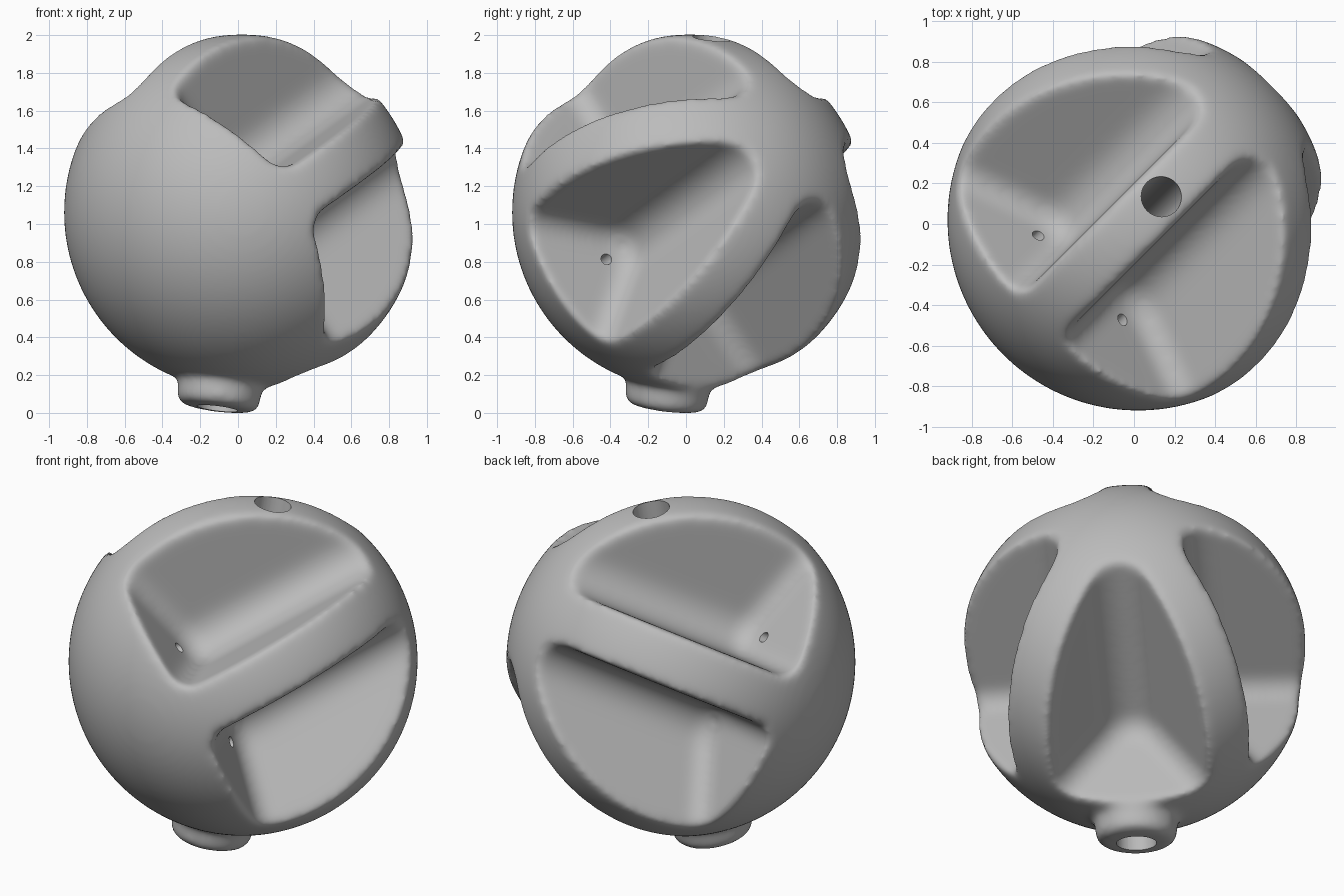
import bpy, bmesh, math
from mathutils import Matrix, Vector

if "Cube" in bpy.data.objects:
    bpy.data.objects.remove(bpy.data.objects["Cube"], do_unlink=True)

CENTRE = Vector((0.02, 0.02, 1.07))
RADIUS = 0.942
POCKETS = 5
PINNED = (0, 1, 4)    # pockets that have a pin hole
RIB_HALF = 0.143      # half thickness of the ribs between pockets
END_WALL = -0.175     # inner edge of the pocket end wall along the rib axis
DRAFT = 0.28          # outward slope of the end wall


def tilted(elevation):
    """Unit vector in the mirror plane x = y at the given elevation."""
    e = math.radians(elevation)
    s = math.cos(e) / math.sqrt(2)
    return Vector((s, s, math.sin(e)))


AXIS = tilted(27)           # ribs radiate from this axis
UP = tilted(117)            # direction of the single top rib
SIDE = AXIS.cross(UP)
HOLE = tilted(80)           # hole through the top rib
SPOUT = -HOLE               # spout underneath


def pocket_direction(index):
    a = math.pi / POCKETS * (2 * index + 1)
    return UP * math.cos(a) + SIDE * math.sin(a)


def make_object(name, bm):
    mesh = bpy.data.meshes.new(name)
    bmesh.ops.recalc_face_normals(bm, faces=bm.faces)
    bm.to_mesh(mesh)
    bm.free()
    obj = bpy.data.objects.new(name, mesh)
    bpy.context.collection.objects.link(obj)
    return obj


def add_rod(bm, start, direction, length, radius):
    """Closed round bar from start along direction."""
    turn = direction.to_track_quat('Z', 'Y').to_matrix().to_4x4()
    place = Matrix.Translation(start + direction * length / 2) @ turn
    bmesh.ops.create_cone(bm, cap_ends=True, segments=48, radius1=radius,
                          radius2=radius, depth=length, matrix=place)


def pocket_cutter(index):
    """Wedge with a rounded valley that carves one pocket between two ribs."""
    half = math.pi / POCKETS
    out = pocket_direction(index)
    across = AXIS.cross(out)
    near, far = RIB_HALF / math.sin(half), 1.5
    wide = (far - near) * math.tan(half)
    bm = bmesh.new()
    ring = [bm.verts.new(CENTRE + out * r + across * t
                         + AXIS * (END_WALL - DRAFT * (r - near)))
            for r, t in ((near, 0), (far, wide), (far, -wide))]
    base = bm.faces.new(ring)
    ext = bmesh.ops.extrude_face_region(bm, geom=[base])
    top = [g for g in ext["geom"] if isinstance(g, bmesh.types.BMVert)]
    bmesh.ops.translate(bm, verts=top, vec=AXIS * 1.9)
    bmesh.ops.recalc_face_normals(bm, faces=bm.faces)
    # Valley between the two ribs, then the edges of the end wall
    valley = [e for e in bm.edges
              if all((v.co - CENTRE).dot(out) < near + 0.01 for v in e.verts)]
    bmesh.ops.bevel(bm, geom=valley, offset=0.26, segments=10,
                    profile=0.5, affect='EDGES')
    bm.normal_update()
    wall = min(bm.faces, key=lambda f: f.normal.dot(AXIS))
    bmesh.ops.bevel(bm, geom=list(wall.edges), offset=0.1, segments=5,
                    profile=0.5, affect='EDGES', clamp_overlap=True)
    return make_object("pocket_cutter", bm)


def combine(target, other, operation):
    mod = target.modifiers.new("combine", 'BOOLEAN')
    mod.operation = operation
    mod.solver = 'EXACT'
    mod.object = other


def apply_and_remove(obj, helpers):
    """Bake the modifier stack and delete the helper objects."""
    graph = bpy.context.evaluated_depsgraph_get()
    obj.data = bpy.data.meshes.new_from_object(obj.evaluated_get(graph))
    obj.modifiers.clear()
    for h in helpers:
        bpy.data.objects.remove(h, do_unlink=True)


# Round body
bm = bmesh.new()
bmesh.ops.create_uvsphere(bm, u_segments=96, v_segments=48, radius=RADIUS)
bm.transform(Matrix.Translation(CENTRE))
ball = make_object("ribbed_ball", bm)

# Spout with a rounded lip
bm = bmesh.new()
add_rod(bm, CENTRE + SPOUT * 0.6, SPOUT, 0.455, 0.222)
lip = [e for e in bm.edges
       if all((v.co - CENTRE).dot(SPOUT) > 0.9 for v in e.verts)]
bmesh.ops.bevel(bm, geom=lip, offset=0.05, segments=5, profile=0.5,
                affect='EDGES')
helpers = [make_object("spout", bm)]
combine(ball, helpers[0], 'UNION')

# Pockets
for i in range(POCKETS):
    helpers.append(pocket_cutter(i))
    combine(ball, helpers[-1], 'DIFFERENCE')

# Soft moulded rims
remesh = ball.modifiers.new("remesh", 'REMESH')
remesh.mode = 'VOXEL'
remesh.voxel_size = 0.016
soften = ball.modifiers.new("soften", 'SMOOTH')
soften.factor = 0.5
soften.iterations = 40
apply_and_remove(ball, helpers)

# Top hole, spout opening and the pin holes in the end walls
bm = bmesh.new()
add_rod(bm, CENTRE - HOLE * 0.2, HOLE, 1.4, 0.1)
add_rod(bm, CENTRE + SPOUT * 0.72, SPOUT, 0.5, 0.108)
for i in PINNED:
    start = CENTRE + pocket_direction(i) * 0.5 + AXIS * (END_WALL - 0.14)
    add_rod(bm, start, AXIS, 0.2, 0.03)
holes = make_object("hole_cutter", bm)
combine(ball, holes, 'DIFFERENCE')
apply_and_remove(ball, [holes])

# Stand on the ground
lowest = min(v.co.z for v in ball.data.vertices)
ball.data.transform(Matrix.Translation((0, 0, -lowest)))

# Plain grey finish
grey = bpy.data.materials.new("plain_grey")
grey.use_nodes = True
colour = (0.5, 0.5, 0.5, 1)
grey.diffuse_color = colour
grey.node_tree.nodes["Principled BSDF"].inputs["Base Color"].default_value = colour
ball.data.materials.clear()
ball.data.materials.append(grey)
for p in ball.data.polygons:
    p.material_index = 0

bpy.ops.object.select_all(action='DESELECT')
ball.select_set(True)
bpy.context.view_layer.objects.active = ball
bpy.ops.object.shade_smooth_by_angle(angle=math.radians(40))
